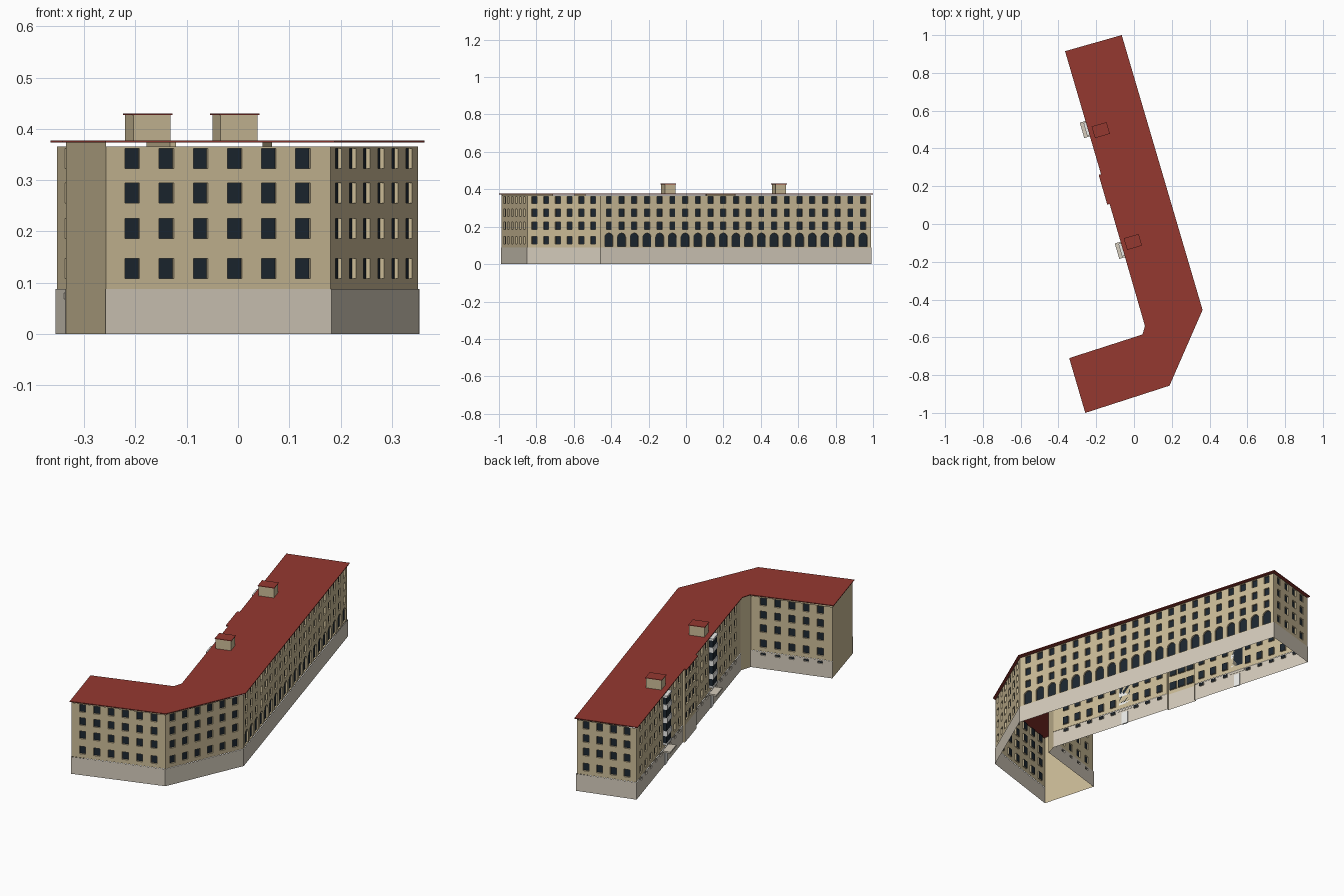
import bpy, bmesh, math
from mathutils import Vector

if "Cube" in bpy.data.objects:
    bpy.data.objects.remove(bpy.data.objects["Cube"])


def material(name, rgb):
    m = bpy.data.materials.new(name)
    m.diffuse_color = (*rgb, 1)
    m.use_nodes = True
    m.node_tree.nodes["Principled BSDF"].inputs["Base Color"].default_value = m.diffuse_color
    return m


TAN = material("tan_plaster", (0.60, 0.50, 0.31))
STONE = material("base_stone", (0.66, 0.60, 0.50))
GLASS = material("dark_glass", (0.012, 0.02, 0.03))
RED = material("red_roof", (0.30, 0.04, 0.03))
WHITE = material("white_trim", (0.85, 0.85, 0.82))

UP = Vector((0, 0, 1))
BASE, TOP, ROOF = 0.088, 0.366, 0.373
ROWS = (0.108, 0.186, 0.255, 0.323)


def finish(name, bm, mats):
    me = bpy.data.meshes.new(name)
    bm.to_mesh(me)
    bm.free()
    for m in mats:
        me.materials.append(m)
    ob = bpy.data.objects.new(name, me)
    bpy.context.collection.objects.link(ob)
    return ob


def outline(u, z, w, h, arch):
    """Window outline in wall coordinates; optional round head."""
    r = w / 2
    if not arch:
        return [(u - r, z), (u + r, z), (u + r, z + h), (u - r, z + h)]
    head = [(u + r * math.cos(math.pi * i / 8), z + h - r + r * math.sin(math.pi * i / 8))
            for i in range(9)]
    return [(u - r, z), (u + r, z)] + head


def wall(name, p0, p1, z0, z1, openings=(), mat=TAN, out=0.0, depth=0.008):
    """Single-sheet wall with recessed openings; outside is left of p0->p1."""
    p0, p1 = Vector((*p0, 0)), Vector((*p1, 0))
    d = (p1 - p0).normalized()
    n = UP.cross(d)
    length = (p1 - p0).length
    bm = bmesh.new()

    def loop(pts, off):
        return [bm.verts.new(p0 + d * u + UP * z + n * off) for u, z in pts]

    def ring(vs):
        return [bm.edges.new((vs[i - 1], vs[i])) for i in range(len(vs))]

    edges = ring(loop([(-out, z0), (length + out, z0), (length + out, z1), (-out, z1)], out))
    holes = []
    for o in openings:
        vs = loop(outline(*o), out)
        holes.append((vs, o))
        edges += ring(vs)
    bmesh.ops.triangle_fill(bm, use_beauty=True, edges=edges, normal=n)
    for vs, o in holes:
        back = loop(outline(*o), out - depth)
        for i in range(len(vs)):
            bm.faces.new((vs[i - 1], vs[i], back[i], back[i - 1]))
        bm.faces.new(back).material_index = 1
    bmesh.ops.recalc_face_normals(bm, faces=bm.faces)
    bm.faces.ensure_lookup_table()
    if bm.faces[0].normal.dot(n) < 0:
        bmesh.ops.reverse_faces(bm, faces=bm.faces)
    return finish(name, bm, (mat, GLASS))


def box(name, c, d, size, z0, z1, mat):
    """Box centred on c in plan, size = (along d, across d)."""
    d = Vector((*d, 0)).normalized()
    n = UP.cross(d)
    c = Vector((c[0], c[1], 0))
    a, b = d * size[0] / 2, n * size[1] / 2
    prism(name, [c - a - b, c + a - b, c + a + b, c - a + b], z0, z1, mat)


def prism(name, pts, z0, z1, mat):
    bm = bmesh.new()
    f = bm.faces.new([bm.verts.new((p[0], p[1], z0)) for p in pts])
    ext = bmesh.ops.extrude_face_region(bm, geom=[f], use_keep_orig=True)
    vs = [g for g in ext["geom"] if isinstance(g, bmesh.types.BMVert)]
    bmesh.ops.translate(bm, verts=vs, vec=(0, 0, z1 - z0))
    bmesh.ops.recalc_face_normals(bm, faces=bm.faces)
    finish(name, bm, (mat,))


def grid(columns, w=0.03, rows=ROWS):
    return [(u, z, w, 0.039, False) for u in columns for z in rows]


def spread(first, step, count):
    return [first + step * i for i in range(count)]


def facade(name, p0, p1, openings, cellar=()):
    wall(name + "_wall", p0, p1, BASE, TOP, openings)
    wall(name + "_base", p0, p1, 0, BASE,
         [(u, 0.068, 0.024, 0.012, False) for u in cellar], STONE, 0.002)


# Plan corners of the building, clockwise
A, B, C, D = (-0.353, 0.908), (-0.07, 0.988), (0.351, -0.457), (0.18, -0.848)
E, F, G, H = (-0.257, -0.987), (-0.335, -0.712), (0.048, -0.597), (0.066, -0.538)

# Outer street walls
facade("north_end", A, B, grid(spread(0.047, 0.067, 4)))
arches = spread(0.042, 0.0708, 21)
facade("long_street", B, C,
       grid(arches, rows=ROWS[1:]) + [(u, 0.093, 0.046, 0.073, True) for u in arches])
facade("corner_street", C, D, grid(spread(0.044, 0.0685, 6)))
facade("wing_street", D, E, grid(spread(0.056, 0.0698, 6)))

# Courtyard side of the short wing, blank gable and corner strip
wall("blank_gable", E, F, 0, ROOF)
cols = spread(0.06, 0.07, 5)
facade("wing_court", F, G, grid(cols), cols)
wall("inner_corner_wall", G, H, 0, ROOF)

# Long courtyard side, split by a shallow projecting centre
h = Vector(H)
along = (Vector(A) - h).normalized()
outn = Vector((-along.y, along.x))
MID, HALF, STEP = 0.755, 0.082, 0.012


def court(u, off=0.0):
    return tuple(h + along * u + outn * off)


offsets = (0.125, 0.195, 0.265, 0.40, 0.47, 0.54, 0.61, 0.68)
south = [MID - o for o in offsets]
north = [o - HALF for o in offsets]
facade("court_south", H, court(MID - HALF), grid(south), south)
facade("court_north", court(MID + HALF), A, grid(north), north)
c0, c1 = court(MID - HALF, STEP), court(MID + HALF, STEP)
wall("centre_bay_wall", c0, c1, BASE, ROOF, grid(spread(0.032, 0.05, 3), 0.04))
wall("centre_bay_base", c0, c1, 0, BASE, (), STONE)
wall("centre_bay_side_south", court(MID - HALF), c0, 0, ROOF)
wall("centre_bay_side_north", c1, court(MID + HALF), 0, ROOF)

# Glazed stair bays with white bands, canopy and door
for side, u in (("south", MID - 0.333), ("north", MID + 0.333)):
    box(f"stair_glass_{side}", court(u, 0.009), along, (0.064, 0.018), 0.115, 0.362, GLASS)
    for i, z in enumerate((0.112, 0.158, 0.226, 0.294, 0.356)):
        box(f"stair_band_{side}_{i}", court(u, 0.011), along, (0.07, 0.022),
            z, z + (0.01 if i in (0, 4) else 0.026), WHITE)
    box(f"door_canopy_{side}", court(u, 0.02), along, (0.085, 0.04), 0.076, 0.084, STONE)
    box(f"door_{side}", court(u, 0.002), along, (0.034, 0.006), 0, 0.066, WHITE)

# Flat overhanging roof
prism("roof", [(-0.365, 0.915), (-0.065, 1.0), (0.363, -0.455), (0.188, -0.856),
               (-0.258, -1.0), (-0.343, -0.71), (0.045, -0.585), (0.058, -0.54),
               court(MID - HALF, 0.008), court(MID - HALF, 0.021),
               court(MID + HALF, 0.021), court(MID + HALF, 0.008)], ROOF, 0.377, RED)

# Rooftop stair heads with red caps
for side, c in (("south", (-0.006, -0.095)), ("north", (-0.176, 0.497))):
    box(f"roof_hut_{side}", c, along, (0.058, 0.075), 0.377, 0.427, TAN)
    box(f"roof_hut_cap_{side}", c, along, (0.064, 0.082), 0.427, 0.430, RED)
